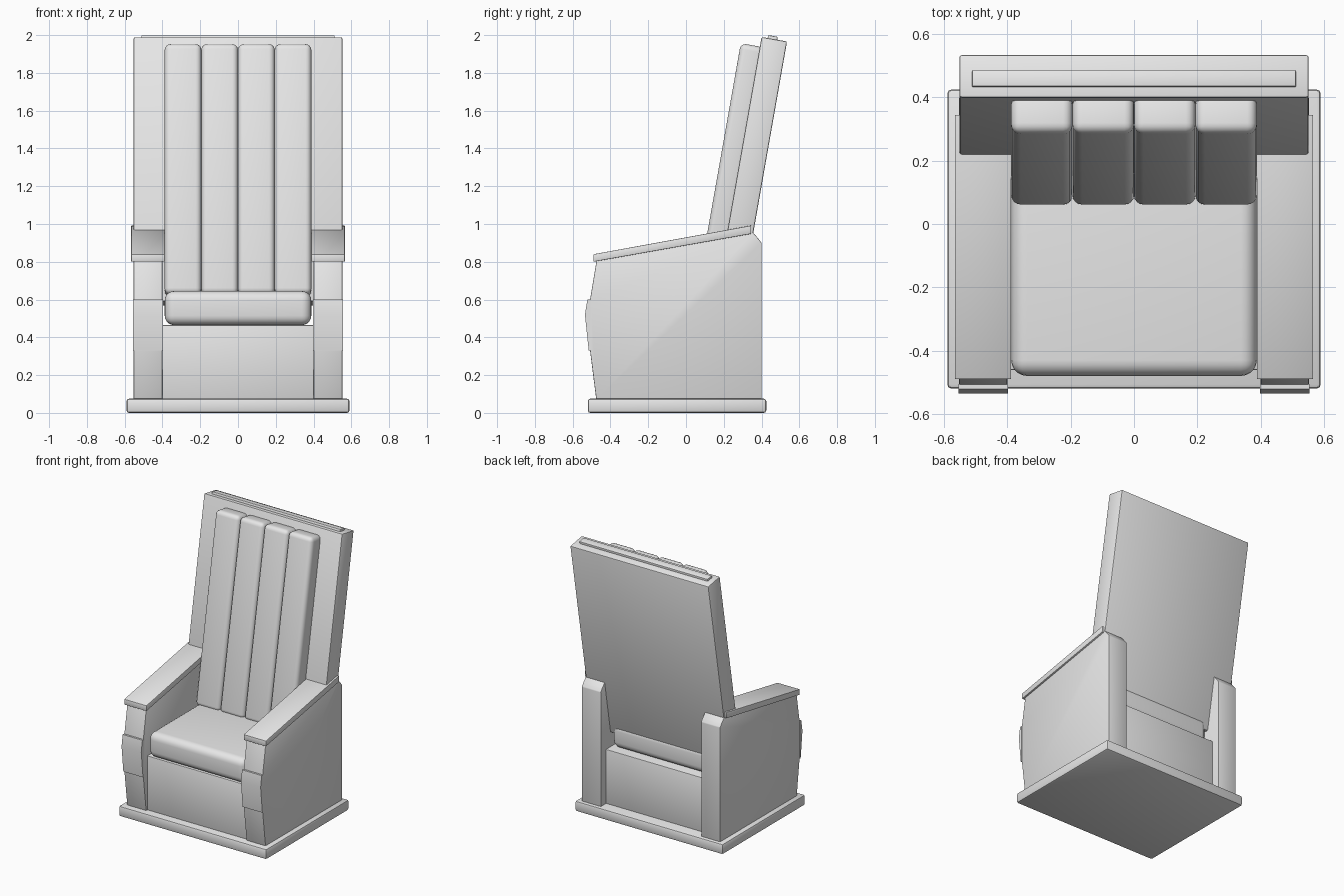
import bpy, bmesh, math

if "Cube" in bpy.data.objects:
    bpy.data.objects.remove(bpy.data.objects["Cube"])

grey = bpy.data.materials.new("light_grey")
grey.diffuse_color = (0.8, 0.8, 0.8, 1)
grey.use_nodes = True
grey.node_tree.nodes["Principled BSDF"].inputs["Base Color"].default_value = grey.diffuse_color


def prism(name, profile, x0, x1, bevel=0.0, segments=2):
    """Extrude a (y, z) side profile from x0 to x1 and round its edges."""
    bm = bmesh.new()
    a = [bm.verts.new((x0, y, z)) for y, z in profile]
    b = [bm.verts.new((x1, y, z)) for y, z in profile]
    bm.faces.new(a)
    bm.faces.new(b[::-1])
    n = len(profile)
    for i in range(n):
        j = (i + 1) % n
        bm.faces.new((a[j], a[i], b[i], b[j]))
    bmesh.ops.recalc_face_normals(bm, faces=bm.faces[:])
    if bevel:
        bmesh.ops.bevel(bm, geom=bm.edges[:], offset=bevel, segments=segments,
                        profile=0.5, affect='EDGES', clamp_overlap=True)
    mesh = bpy.data.meshes.new(name)
    bm.to_mesh(mesh)
    bm.free()
    mesh.materials.append(grey)
    ob = bpy.data.objects.new(name, mesh)
    bpy.context.collection.objects.link(ob)
    bpy.ops.object.select_all(action='DESELECT')
    ob.select_set(True)
    bpy.context.view_layer.objects.active = ob
    bpy.ops.object.shade_smooth_by_angle(angle=math.radians(35))
    return ob


def rect(y0, y1, z0, z1):
    return [(y0, z0), (y1, z0), (y1, z1), (y0, z1)]


def slab(y, z, length, thick, tilt=math.radians(10)):
    """Reclined rectangle hanging down from its top front corner."""
    s, c = math.sin(tilt), math.cos(tilt)
    by, bz = y - s * length, z - c * length
    return [(y, z), (y + c * thick, z - s * thick),
            (by + c * thick, bz - s * thick), (by, bz)]


# Plinth, seat box and seat cushion
prism("plinth", rect(-0.52, 0.425, 0, 0.075), -0.59, 0.59, 0.013)
prism("seat_box", rect(-0.462, 0.34, 0.07, 0.465), -0.405, 0.405, 0.006)
prism("seat_cushion", rect(-0.48, 0.30, 0.465, 0.645), -0.388, 0.388, 0.05, 5)

# Reclined backrest, its top trim and four padded channels
prism("back_panel", slab(0.40, 1.99, 1.42, 0.137), -0.552, 0.552, 0.008)
prism("top_trim", slab(0.435, 2.0, 0.04, 0.052), -0.512, 0.512, 0.005)
for i in range(4):
    x = -0.388 + i * 0.194
    prism(f"back_channel_{i + 1}", slab(0.29, 1.957, 1.345, 0.125),
          x, x + 0.194, 0.03, 4)

# Arms: side panel, sloping armrest and bowed front plate
arm = [(-0.475, 0.07), (-0.508, 0.33), (-0.508, 0.60), (-0.473, 0.81),
       (0.355, 0.955), (0.385, 0.92), (0.40, 0.90), (0.40, 0.07)]
rest = [(-0.49, 0.80), (0.345, 0.948), (0.345, 0.992), (-0.49, 0.84)]
plate = [(-0.505, 0.33), (-0.515, 0.33), (-0.535, 0.52), (-0.522, 0.60), (-0.505, 0.60)]
for side, s in (("left", -1), ("right", 1)):
    prism(f"{side}_arm_panel", arm, s * 0.40, s * 0.553, 0.004)
    prism(f"{side}_armrest", rest, s * 0.388, s * 0.566, 0.003)
    prism(f"{side}_arm_front_plate", plate, s * 0.398, s * 0.555)
